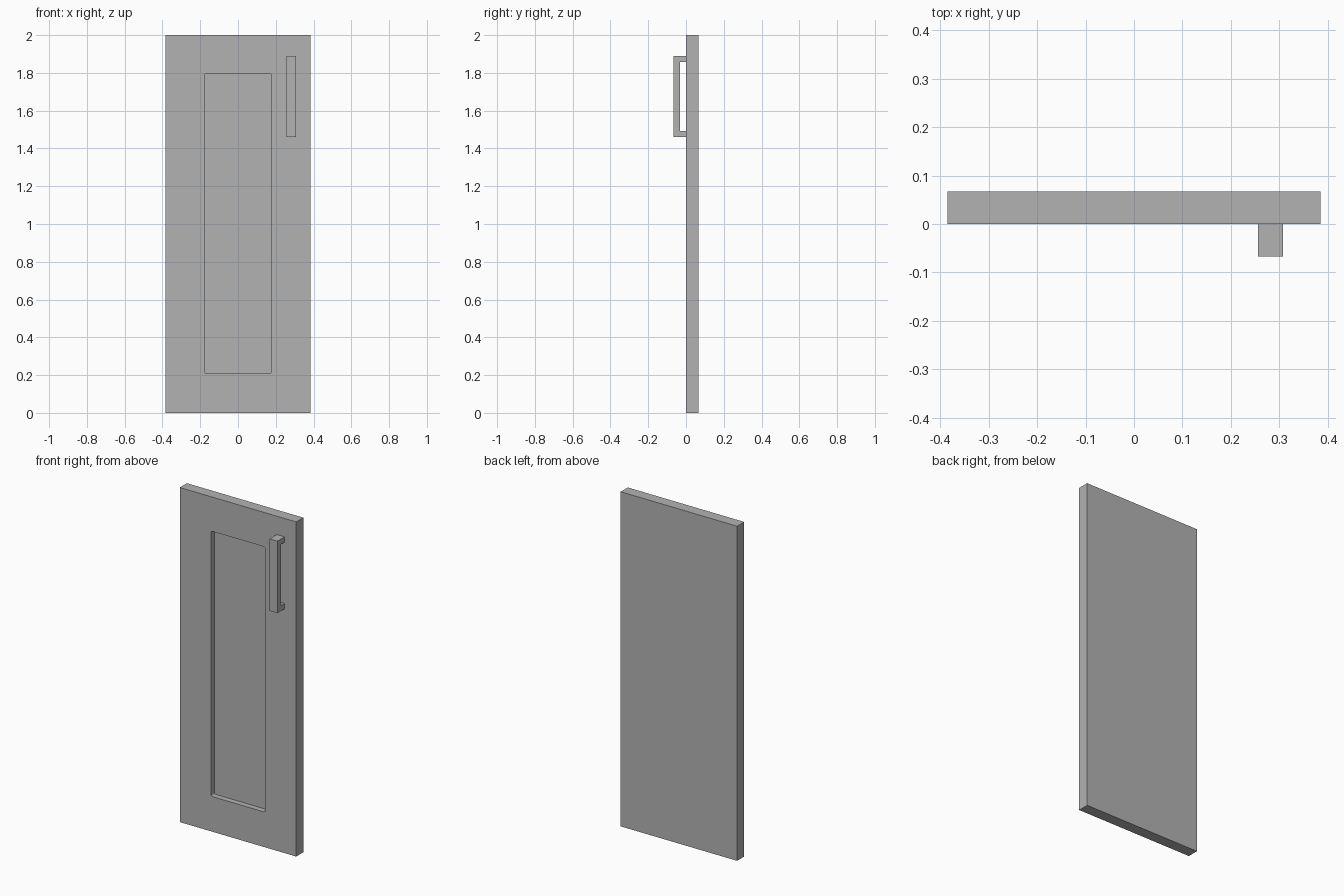
import bpy
import bmesh

cube = bpy.data.objects.get("Cube")
if cube:
    bpy.data.objects.remove(cube, do_unlink=True)

# Plain grey finish
grey = bpy.data.materials.new("plain_grey")
grey.use_nodes = True
colour = (0.45, 0.45, 0.45, 1)
grey.diffuse_color = colour
grey.node_tree.nodes["Principled BSDF"].inputs["Base Color"].default_value = colour


def make_object(name, bm):
    bmesh.ops.recalc_face_normals(bm, faces=bm.faces)
    mesh = bpy.data.meshes.new(name)
    bm.to_mesh(mesh)
    bm.free()
    mesh.materials.append(grey)
    obj = bpy.data.objects.new(name, mesh)
    bpy.context.collection.objects.link(obj)
    return obj


def box(x0, x1, y0, y1, z0, z1):
    bm = bmesh.new()
    bmesh.ops.create_cube(bm, size=1)
    for v in bm.verts:
        v.co.x = x1 if v.co.x > 0 else x0
        v.co.y = y1 if v.co.y > 0 else y0
        v.co.z = z1 if v.co.z > 0 else z0
    return bm


# Door slab
thick = 0.067
door = make_object("door_panel", box(-0.385, 0.385, 0, thick, 0, 2))

# Recess cutter with slightly rounded corners
bm = box(-0.178, 0.178, -0.05, thick / 2, 0.21, 1.795)
corners = [e for e in bm.edges if abs(e.verts[0].co.y - e.verts[1].co.y) > 0.01]
bmesh.ops.bevel(bm, geom=corners, offset=0.008, segments=3, profile=0.5, affect='EDGES')
cutter = make_object("recess_cutter", bm)
cutter.hide_render = True
cutter.hide_viewport = True

cut = door.modifiers.new("recess", 'BOOLEAN')
cut.operation = 'DIFFERENCE'
cut.solver = 'EXACT'
cut.object = cutter

# Pull handle: a bracket side profile extruded across its width
x0, x1 = 0.256, 0.308
low, high, leg = 1.46, 1.89, 0.032
grip = -0.033
profile = [(0, low), (-thick, low), (-thick, high), (0, high),
           (0, high - leg), (grip, high - leg), (grip, low + leg), (0, low + leg)]
bm = bmesh.new()
face = bm.faces.new([bm.verts.new((x0, y, z)) for y, z in profile])
side = bmesh.ops.extrude_face_region(bm, geom=[face])
new_verts = [g for g in side["geom"] if isinstance(g, bmesh.types.BMVert)]
bmesh.ops.translate(bm, verts=new_verts, vec=(x1 - x0, 0, 0))
make_object("pull_handle", bm)
